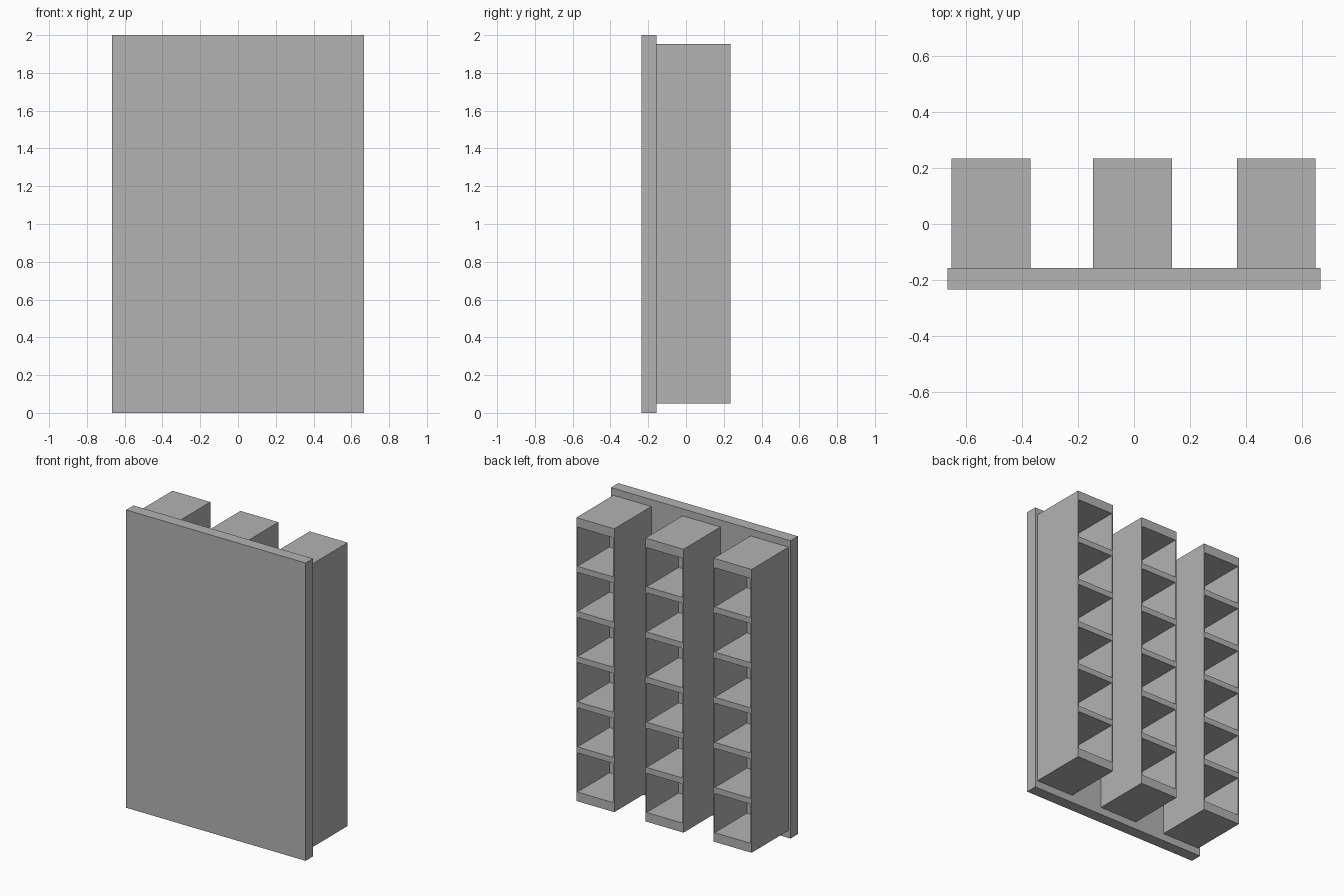
import bpy
import bmesh
from mathutils import Matrix, Vector

if "Cube" in bpy.data.objects:
    bpy.data.objects.remove(bpy.data.objects["Cube"], do_unlink=True)

grey = bpy.data.materials.new("plain grey")
grey.use_nodes = True
grey.diffuse_color = (0.45, 0.45, 0.45, 1)
grey.node_tree.nodes["Principled BSDF"].inputs["Base Color"].default_value = grey.diffuse_color


def box_mesh(low, high):
    """Return a bmesh box between two corners."""
    low, high = Vector(low), Vector(high)
    bm = bmesh.new()
    place = Matrix.Translation((low + high) / 2) @ Matrix.Diagonal((high - low).to_4d())
    bmesh.ops.create_cube(bm, size=1, matrix=place)
    return bm


def finish(name, bm):
    bmesh.ops.recalc_face_normals(bm, faces=bm.faces)
    mesh = bpy.data.meshes.new(name)
    bm.to_mesh(mesh)
    bm.free()
    mesh.materials.append(grey)
    obj = bpy.data.objects.new(name, mesh)
    bpy.context.collection.objects.link(obj)


# Panel and column sizes
PANEL_X, FRONT, JOINT, BACK = 0.667, -0.235, -0.157, 0.235
BOTTOM, TOP, HALF = 0.05, 1.953, 0.141
CAP, SHELF, WALL, DEPTH, CELLS = 0.062, 0.04, 0.008, 0.34, 6

finish("front_panel", box_mesh((-PANEL_X, FRONT, 0), (PANEL_X, JOINT, 2)))


def shelf_column(name, x):
    """A tall box with a stack of pockets open at the back."""
    bm = box_mesh((x - HALF, JOINT, BOTTOM), (x + HALF, BACK, TOP))

    def back_faces():
        return [f for f in bm.faces if f.calc_center_median().y > BACK - 0.001]

    def cut(point, normal):
        faces = back_faces()
        edges = {e for f in faces for e in f.edges}
        verts = {v for f in faces for v in f.verts}
        bmesh.ops.bisect_plane(bm, geom=faces + list(edges) + list(verts),
                               dist=1e-5, plane_co=point, plane_no=normal)

    # Outline the pockets on the back face
    low, high = BOTTOM + CAP, TOP - CAP
    cell = (high - low - SHELF * (CELLS - 1)) / CELLS
    spans = [(low + i * (cell + SHELF), low + i * (cell + SHELF) + cell) for i in range(CELLS)]
    for span in spans:
        for z in span:
            cut((x, BACK, z), (0, 0, 1))
    for side in (-1, 1):
        cut((x + side * (HALF - WALL), BACK, 0), (1, 0, 0))

    # Sink the pockets towards the panel
    pockets = []
    for f in back_faces():
        c = f.calc_center_median()
        if abs(c.x - x) < HALF - WALL and any(a < c.z < b for a, b in spans):
            pockets.append(f)
    sunk = bmesh.ops.extrude_discrete_faces(bm, faces=pockets)["faces"]
    bmesh.ops.translate(bm, vec=(0, -DEPTH, 0), verts=list({v for f in sunk for v in f.verts}))
    finish(name, bm)


for name, x in (("right", -0.511), ("middle", -0.005), ("left", 0.509)):
    shelf_column(name + "_shelf_column", x)
